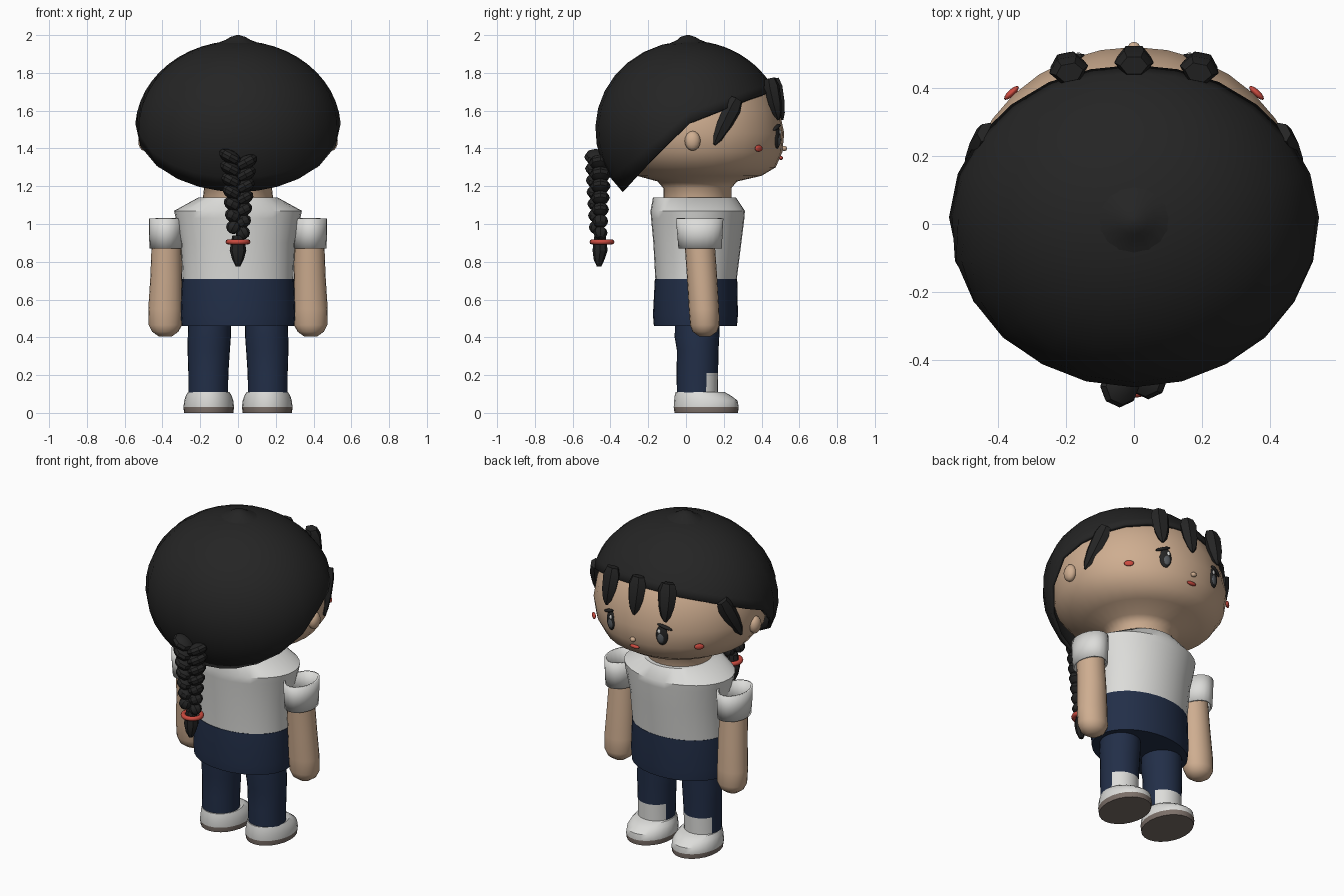
import bpy, bmesh, math
from mathutils import Matrix, Vector

cube = bpy.data.objects.get("Cube")
if cube:
    bpy.data.objects.remove(cube, do_unlink=True)


def material(name, rgb):
    m = bpy.data.materials.new(name)
    m.use_nodes = True
    m.diffuse_color = (*rgb, 1)
    m.node_tree.nodes["Principled BSDF"].inputs["Base Color"].default_value = (*rgb, 1)
    return m


BLACK = material("hair black", (0.018, 0.018, 0.018))
SKIN = material("skin", (0.62, 0.42, 0.28))
WHITE = material("cloth white", (0.72, 0.72, 0.70))
NAVY = material("navy", (0.016, 0.028, 0.065))
RED = material("red", (0.60, 0.07, 0.05))
SOLE = material("sole brown", (0.20, 0.16, 0.14))
GREY = material("eye grey", (0.09, 0.10, 0.11))


def finish(name, bm, mats, angle=40):
    bmesh.ops.recalc_face_normals(bm, faces=bm.faces)
    me = bpy.data.meshes.new(name)
    bm.to_mesh(me)
    bm.free()
    ob = bpy.data.objects.new(name, me)
    bpy.context.collection.objects.link(ob)
    for m in mats:
        me.materials.append(m)
    bpy.ops.object.select_all(action='DESELECT')
    ob.select_set(True)
    bpy.context.view_layer.objects.active = ob
    if angle:
        bpy.ops.object.shade_smooth_by_angle(angle=math.radians(angle))
    return ob


def skin_rings(bm, rings, caps):
    """Bridge equal rings of points with quads."""
    vs = [[bm.verts.new(p) for p in r] for r in rings]
    n = len(vs[0])
    for a, b in zip(vs, vs[1:]):
        for i in range(n):
            bm.faces.new((a[i], a[(i + 1) % n], b[(i + 1) % n], b[i]))
    if caps:
        bm.faces.new(vs[0])
        bm.faces.new(vs[-1])


def loft(name, mats, rings, n=24, caps=True, matrix=None, angle=40, rule=None):
    """Stack of ellipses given as (z, rx, ry, cx, cy)."""
    bm = bmesh.new()
    skin_rings(bm, [[(cx + rx * math.cos(math.tau * i / n), cy + ry * math.sin(math.tau * i / n), z)
                     for i in range(n)] for z, rx, ry, cx, cy in rings], caps)
    if rule:
        for f in bm.faces:
            f.material_index = rule(f.calc_center_median())
    if matrix:
        bm.transform(matrix)
    return finish(name, bm, mats, angle)


def blob(name, mat, loc, scale, turn=0, tilt=0, segs=14, angle=60):
    bm = bmesh.new()
    bmesh.ops.create_uvsphere(bm, u_segments=segs, v_segments=max(6, segs // 2 + 1), radius=1)
    bm.transform(Matrix.Translation(loc) @ Matrix.Rotation(turn, 4, 'Z') @
                 Matrix.Rotation(tilt, 4, 'Y') @ Matrix.Diagonal((*scale, 1)))
    return finish(name, bm, [mat], angle)


def lock(name, top, tip, width, depth, out):
    """Tapered six-sided strand hanging from top to tip, flat side facing out."""
    top, tip = Vector(top), Vector(tip)
    down = tip - top
    z = down.normalized()
    x = Vector(out).cross(z).normalized()
    rot = Matrix((x, z.cross(x), z)).transposed().to_4x4()
    shape = ((0, 0.7), (0.2, 1), (0.6, 0.85), (0.85, 0.55), (1, 0.15))
    loft(name, [BLACK], [(t * down.length, width * k, depth * k, 0, 0) for t, k in shape],
         n=6, matrix=Matrix.Translation(top) @ rot, angle=25)


def solidify(ob, thickness):
    mod = ob.modifiers.new("thickness", 'SOLIDIFY')
    mod.thickness = thickness
    mod.offset = -1


# Head and neck
loft("head", [SKIN], [
    (1.10, .19, .18, 0, .06), (1.19, .18, .18, 0, .06), (1.225, .22, .21, 0, .06),
    (1.255, .33, .33, 0, .07), (1.30, .42, .41, 0, .065), (1.38, .48, .46, 0, .05),
    (1.48, .50, .475, 0, .045), (1.60, .485, .46, 0, .035), (1.72, .43, .42, 0, .025),
    (1.84, .32, .30, 0, .02), (1.92, .15, .14, 0, .02)], n=32, angle=70)

# Hair cap with a sloping rim
def cap_point(az, pol):
    return Vector((.545 * math.cos(az) * math.sin(pol), .02 + .5 * math.sin(az) * math.sin(pol),
                   1.5 + .47 * math.cos(pol)))


def rim_angle(az):
    pol = 0.4
    while True:
        p = cap_point(az, pol)
        if p.z < 1.53 + p.y * (1.06 if p.y < 0 else 0.39):
            return pol
        pol += 0.01


N, ROWS = 24, 11
bm = bmesh.new()
azimuths = [math.tau * i / N for i in range(N)]
ends = [rim_angle(a) for a in azimuths]
skin_rings(bm, [[cap_point(a, 0.1 + (e - 0.1) * r / ROWS) for a, e in zip(azimuths, ends)]
                for r in range(ROWS + 1)], False)
rim = {e for e in bm.edges if e.is_boundary and e.verts[0].co.z > 1.9}
bmesh.ops.holes_fill(bm, edges=list(rim))
cap = finish("hair_cap", bm, [BLACK], 50)
solidify(cap, 0.02)
loft("hair_crown_knob", [BLACK], [(1.95, .13, .12, 0, .02), (1.975, .065, .06, 0, .015),
                                  (1.99, .04, .04, 0, .01), (2.0, .008, .008, 0, .01)], n=16)

# Fringe
for label, x, y in (("right", -.195, .455), ("middle", 0, .475), ("left", .195, .455)):
    lock("fringe_" + label, (x * .97, y - .01, 1.77), (x * 1.03, y + .035, 1.55), .058, .042, (x, 1, 0))

# Face centre
blob("nose", SKIN, (0, .52, 1.40), (.017, .015, .014))
blob("mouth", RED, (0, .502, 1.35), (.032, .012, .011))

for s, side in ((1, "left"), (-1, "right")):
    # Side strands, ears, cheeks
    lock("side_strand_" + side, (s * .435, .27, 1.66), (s * .485, .15, 1.42), .05, .035, (s, .5, 0))
    blob("ear_" + side, SKIN, (s * .497, .035, 1.44), (.032, .042, .052))
    blob("cheek_" + side, RED, (s * .36, .385, 1.40), (.028, .010, .018), turn=-s * .75)

    # Eyes
    blob("eye_" + side, BLACK, (s * .175, .482, 1.46), (.036, .014, .062), turn=-s * .36)
    blob("iris_" + side, GREY, (s * .172, .490, 1.445), (.022, .010, .034), turn=-s * .36)
    blob("eye_glint_" + side, WHITE, (s * .165, .498, 1.485), (.009, .006, .014), turn=-s * .34)
    blob("lash_" + side, BLACK, (s * .192, .480, 1.512), (.046, .014, .010), turn=-s * .38, tilt=s * .35)

    # Arms and open sleeves
    loft("arm_" + side, [SKIN], [
        (.405, .035, .03, s * .385, .10), (.43, .07, .065, s * .385, .10),
        (.465, .088, .078, s * .385, .10), (.55, .09, .08, s * .385, .095),
        (.72, .084, .08, s * .38, .085), (.93, .078, .08, s * .378, .07)], n=20, angle=50)
    sleeve = loft("sleeve_" + side, [WHITE], [
        (.87, .086, .115, s * .382, .075), (.95, .089, .12, s * .383, .073),
        (1.03, .089, .126, s * .383, .072)], n=20, caps=False)
    solidify(sleeve, 0.012)

    # Trouser legs, with the sock showing at the front
    loft("leg_" + side, [NAVY, WHITE], [
        (.09, .105, .108, s * .158, .06), (.21, .106, .11, s * .157, .06),
        (.33, .112, .11, s * .155, .062), (.40, .114, .118, s * .152, .058),
        (.50, .112, .118, s * .150, .06)], n=28,
        rule=lambda c: int(c.z < .21 and c.y > .11))

    # Shoes
    loft("shoe_" + side, [WHITE, SOLE], [
        (0, .13, .168, s * .155, .107), (.03, .134, .172, s * .155, .107),
        (.065, .13, .168, s * .155, .105), (.09, .122, .15, s * .155, .09),
        (.11, .11, .13, s * .155, .075)], n=24, rule=lambda c: int(c.z < .03))

# Shirt and shorts
loft("shirt", [WHITE], [
    (.70, .293, .215, 0, .053), (.90, .302, .233, 0, .06), (1.03, .33, .247, 0, .062),
    (1.07, .338, .25, 0, .062), (1.14, .21, .22, 0, .045)], n=32)
loft("shorts", [NAVY], [
    (.46, .298, .22, 0, .05), (.52, .303, .225, 0, .05), (.71, .296, .218, 0, .053)], n=32)

# Braid, its band and its tail
LEVELS = 7
for i in range(LEVELS):
    k = 1 - .4 * i / (LEVELS - 1)
    z = 1.34 - .062 * i
    for s, side in ((1, "left"), (-1, "right")):
        blob(f"braid_{side}_{i + 1}", BLACK, (s * .042 * k, -.465 + s * .012, z - .015 * s),
             (.064 * k, .062 * k, .036), tilt=-s * .5, segs=8, angle=30)
loft("braid_tail", [BLACK], [
    (.775, .012, .012, 0, -.46), (.81, .03, .028, 0, -.46), (.86, .044, .04, 0, -.455),
    (.94, .03, .03, 0, -.455)], n=8, angle=25)
bpy.ops.mesh.primitive_torus_add(location=(0, -.445, .905), major_radius=.052, minor_radius=.014,
                                 major_segments=20, minor_segments=8)
band = bpy.context.object
band.name = "braid_band"
band.data.materials.append(RED)
bpy.ops.object.shade_smooth()
